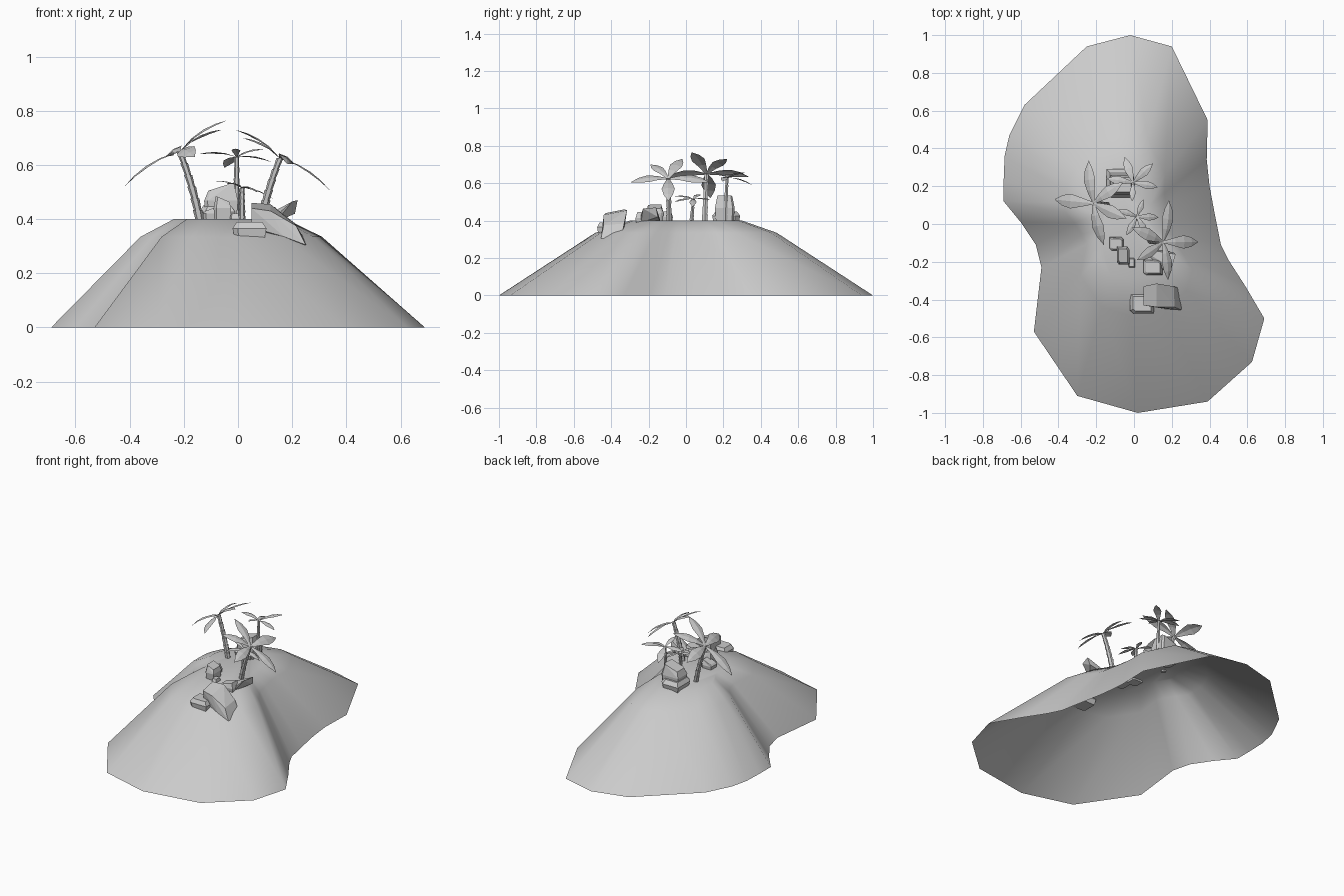
import bpy, bmesh
from math import cos, sin, pi
from mathutils import Vector

if "Cube" in bpy.data.objects:
    bpy.data.objects.remove(bpy.data.objects["Cube"])


def make_object(name, bm):
    bmesh.ops.recalc_face_normals(bm, faces=bm.faces)
    mesh = bpy.data.meshes.new(name)
    bm.to_mesh(mesh)
    bm.free()
    ob = bpy.data.objects.new(name, mesh)
    bpy.context.collection.objects.link(ob)
    return ob


def bridge(bm, a, b):
    n = len(a)
    for i in range(n):
        bm.faces.new((a[i], a[(i + 1) % n], b[(i + 1) % n], b[i]))


# Island: open-bottomed shell, shore outline shrunk upward to a flat top
shore = [(-.02, 1), (.20, .94), (.39, .55), (.385, .34), (.40, .20), (.43, .04), (.46, -.11),
         (.50, -.19), (.59, -.33), (.69, -.50), (.625, -.73), (.39, -.94), (.02, -1), (-.30, -.91),
         (-.53, -.57), (-.49, -.23), (-.52, -.11), (-.60, .01), (-.69, .12), (-.69, .23),
         (-.685, .36), (-.66, .47), (-.58, .63), (-.25, .94)]
bm = bmesh.new()
rings = [[bm.verts.new((x * s + dx, y * s, z)) for x, y in shore]
         for s, dx, z in ((1, 0, 0), (.485, -.025, .335), (.30, -.03, .40))]
bridge(bm, rings[0], rings[1])
bridge(bm, rings[1], rings[2])
bm.faces.new(rings[2])
island = make_object("island", bm)
bpy.context.view_layer.objects.active = island
island.select_set(True)
bpy.ops.object.shade_smooth_by_angle(angle=1.2)
island.select_set(False)


# Palm trunk: stacked flaring segments along a gently bent path
def trunk(name, base, top, r, segments=6, sides=6):
    base, top = Vector(base), Vector(top)
    lean = Vector((top.x - base.x, top.y - base.y, 0))
    bm = bmesh.new()
    rows = []
    for i in range(segments):
        for t, k in ((i / segments, .85), ((i + 1) / segments, 1.1)):
            c = base.lerp(top, t) - lean * (.35 * t * (1 - t))
            rad = r * k * (1.15 - .35 * t)
            rows.append([bm.verts.new(c + Vector((rad * cos(2 * pi * j / sides),
                        rad * sin(2 * pi * j / sides), 0))) for j in range(sides)])
    for a, b in zip(rows, rows[1:]):
        bridge(bm, a, b)
    bm.faces.new(rows[0])
    bm.faces.new(rows[-1])
    make_object(name, bm)


# Palm crown: creased, bowed leaves from the crown centre to each tip
def crown(name, centre, up, tips, width=.16):
    c, up = Vector(centre), Vector(up).normalized()
    bm = bmesh.new()
    for tip in tips:
        d = Vector(tip) - c
        side = d.cross(up).normalized()
        rows = []
        for t, w in ((0, .15), (.3, .65), (.55, 1), (.78, .7), (1, .02)):
            p = c + d * t + up * (d.length * .35 * t * (1 - t))
            s = side * (w * width * d.length)
            drop = up * (w * .03 * d.length)
            rows.append([bm.verts.new(q) for q in (p - s - drop, p, p + s - drop)])
        for a, b in zip(rows, rows[1:]):
            for k in (0, 1):
                bm.faces.new((a[k], a[k + 1], b[k + 1], b[k]))
    make_object(name, bm)


palms = [
    ("left_palm", (-.14, .10, .39), (-.215, .11, .65), .015, (-.55, 0, .85),
     [(-.04, .03, .765), (-.06, .22, .73), (-.24, .335, .635), (-.16, -.11, .63), (-.42, .13, .52)]),
    ("right_palm", (.085, -.09, .39), (.155, -.095, .625), .015, (.55, 0, .85),
     [(-.01, -.02, .73), (.017, -.19, .70), (.18, -.295, .605), (.185, .125, .605), (.34, -.095, .505)]),
    ("back_palm", (-.005, .21, .39), (-.005, .22, .63), .011, (0, .1, 1),
     [(-.05, .355, .59), (.10, .32, .655), (.125, .195, .61), (-.01, .12, .66), (-.145, .24, .64)]),
    ("small_palm", (.015, .03, .39), (.015, .04, .515), .011, (.2, 0, 1),
     [(.13, .035, .475), (.05, .13, .51), (-.08, .075, .54), (-.04, -.06, .53), (.07, -.06, .50)]),
]
for name, base, top, r, up, tips in palms:
    trunk(name + "_trunk", base, top, r)
    crown(name + "_leaves", top, up, tips)


# Rocks: convex faceted lumps
def rock_hull(name, points):
    bm = bmesh.new()
    for p in points:
        bm.verts.new(p)
    res = bmesh.ops.convex_hull(bm, input=bm.verts[:])
    loose = [v for v in bm.verts if not v.link_faces]
    bmesh.ops.delete(bm, geom=loose, context='VERTS')
    bmesh.ops.dissolve_limit(bm, angle_limit=.05, verts=bm.verts, edges=bm.edges)
    make_object(name, bm)


def block_rock(name, lo, hi, slope=0.0, cut=.3):
    # clipped-corner block with a narrower, sloping top
    cx, cy = (lo[0] + hi[0]) / 2, (lo[1] + hi[1]) / 2
    hx, hy = (hi[0] - lo[0]) / 2, (hi[1] - lo[1]) / 2
    pts = []
    for z, s in ((lo[2], .9), (lo[2] * .4 + hi[2] * .6, 1), (hi[2], .75)):
        for u, v in ((-1, -1 + cut), (-1 + cut, -1), (1, -1), (1, 1 - cut), (1 - cut, 1), (-1, 1)):
            pts.append((cx + u * hx * s, cy + v * hy * s, z + slope * u * (z == hi[2])))
    rock_hull(name, pts)


# Large slanted rock on the front slope
rock_hull("slope_rock", [
    (.05, -.33, .46), (.05, -.43, .44), (.12, -.315, .455), (.12, -.44, .43), (.21, -.33, .385),
    (.215, -.44, .375), (.255, -.345, .31), (.25, -.455, .305), (.17, -.45, .335),
    (.05, -.42, .37), (.06, -.33, .36), (.20, -.34, .30)])
block_rock("slope_small_rock", (-.02, -.475, .33), (.105, -.37, .39))

# Rocks on the plateau
block_rock("front_rock_left", (-.13, -.14, .39), (-.055, -.07, .44), .01)
block_rock("front_rock_middle", (-.09, -.215, .39), (-.025, -.12, .475), -.01)
block_rock("front_pebble", (-.03, -.23, .38), (.005, -.18, .42))
block_rock("front_rock_right", (.05, -.27, .38), (.15, -.19, .435), .01)
rock_hull("front_shard", [(.14, -.24, .39), (.15, -.14, .40), (.06, -.15, .39), (.16, -.24, .43),
                          (.22, -.16, .47), (.20, -.23, .465), (.21, -.15, .42), (.10, -.14, .41)])
block_rock("back_rock_tall", (-.125, .155, .39), (.0, .26, .52), .015, .2)
block_rock("back_rock_base", (-.145, .14, .39), (-.01, .29, .45), 0, .35)
